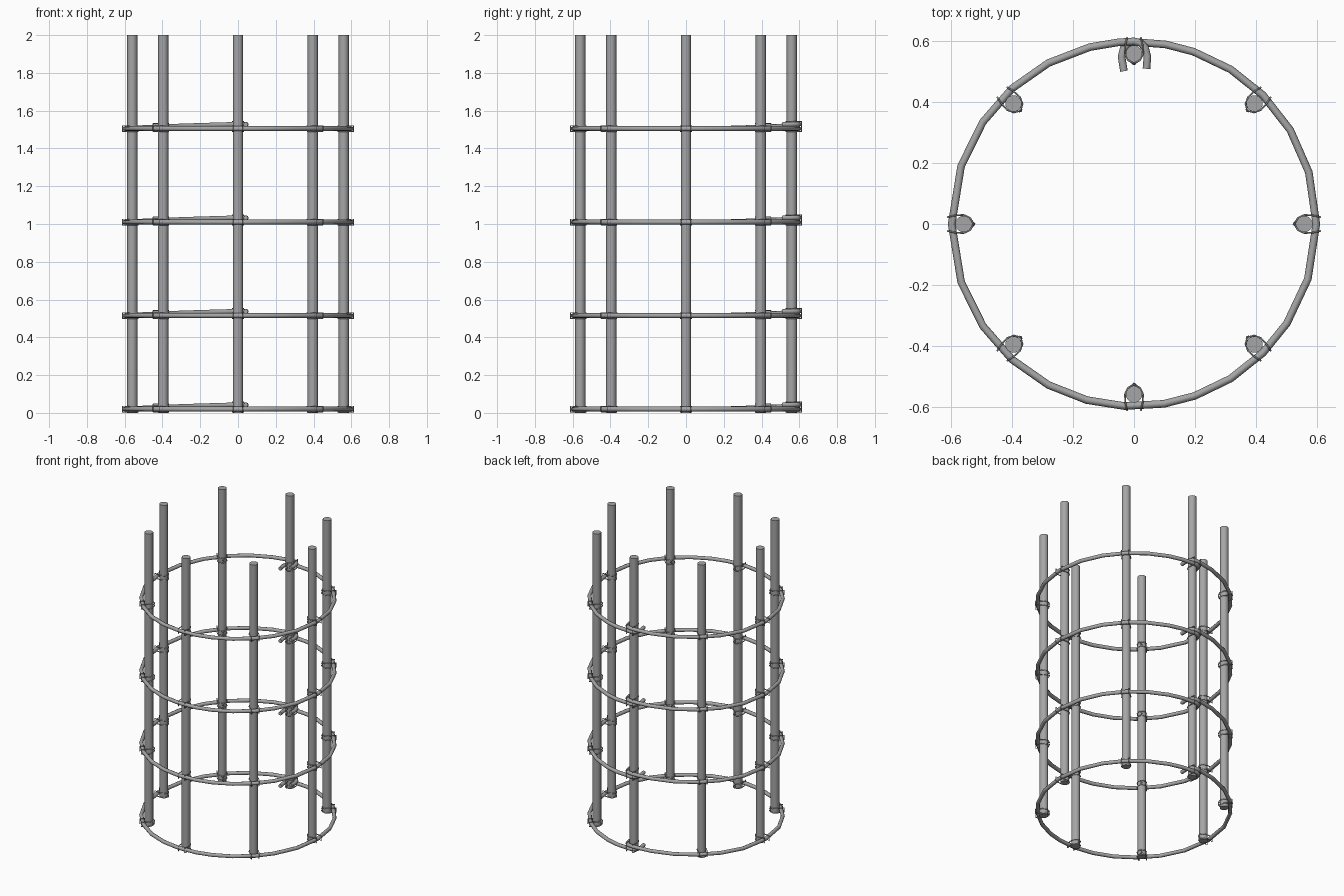
import bpy
from math import cos, sin, pi, radians

if "Cube" in bpy.data.objects:
    bpy.data.objects.remove(bpy.data.objects["Cube"])

BAR_R, BAR_RING = 0.027, 0.56
LEVELS = [0.02, 0.515, 1.01, 1.505]

# dark steel
steel = bpy.data.materials.new("steel")
steel.diffuse_color = (0.38, 0.38, 0.38, 1)
steel.use_nodes = True
steel.node_tree.nodes["Principled BSDF"].inputs["Base Color"].default_value = steel.diffuse_color


def tube_mesh(name, paths, radius, resolution):
    """Round tube swept along poly paths, given as (points, closed) pairs."""
    cu = bpy.data.curves.new(name, 'CURVE')
    cu.dimensions = '3D'
    cu.bevel_depth = radius
    cu.bevel_resolution = resolution
    cu.use_fill_caps = True
    for pts, closed in paths:
        sp = cu.splines.new('POLY')
        sp.points.add(len(pts) - 1)
        for p, co in zip(sp.points, pts):
            p.co = (*co, 1)
        sp.use_cyclic_u = closed
    tmp = bpy.data.objects.new(name, cu)
    bpy.context.collection.objects.link(tmp)
    bpy.context.view_layer.update()
    dg = bpy.context.evaluated_depsgraph_get()
    mesh = bpy.data.meshes.new_from_object(tmp.evaluated_get(dg))
    bpy.data.objects.remove(tmp)
    mesh.shade_smooth()
    mesh.materials.clear()
    mesh.materials.append(steel)
    return mesh


def place(name, mesh, loc, rot=0):
    ob = bpy.data.objects.new(name, mesh)
    ob.location = loc
    ob.rotation_euler.z = rot
    bpy.context.collection.objects.link(ob)


# vertical bars
for i in range(8):
    a = i * pi / 4
    bpy.ops.mesh.primitive_cylinder_add(
        vertices=20, radius=BAR_R, depth=2,
        location=(BAR_RING * cos(a), BAR_RING * sin(a), 1))
    bpy.context.object.name = "vertical_bar"
    bpy.context.object.data.materials.append(steel)
    bpy.ops.object.shade_smooth_by_angle()

# hoop: hooked at both ends, the far end rising over the near one
angles = [80, 71, 58, 45, 31, 16.5, 0, -17.5, -33, -45, -58, -70.5, -80.5, -93,
          -105, -118, -132, -146, -161.5, -180, -198.5, -214, -228, -242, -256, -265]
RISE = 0.023
hoop = [(-0.033, 0.502, 0), (-0.041, 0.55, 0), (-0.034, 0.578, 0), (-0.02, 0.592, 0), (0, 0.598, 0)]
for d in angles:
    t = max(0, (-d - 195) / 75)
    hoop.append((0.599 * cos(radians(d)), 0.599 * sin(radians(d)), RISE * t))
hoop += [(x, y, RISE) for x, y in
         [(0, 0.6), (0.022, 0.595), (0.036, 0.58), (0.044, 0.55), (0.041, 0.51)]]
hoop_mesh = tube_mesh("hoop", [(hoop, False)], 0.0125, 2)


# tie wire: local x points outward from the bar centre
def tie(lo, hi, w):
    tip = -0.031
    side = [(tip, 0.004), (-0.022, 0.02), (0, w), (0.03, w - 0.002), (0.052, w - 0.007)]
    left_up = [(x, y, hi) for x, y in side]
    left_dn = [(x, y, lo) for x, y in reversed(side)]
    right_dn = [(x, -y, lo) for x, y in side]
    right_up = [(x, -y, hi) for x, y in reversed(side)]
    mid = (lo + hi) / 2
    # twisted tail on the inner side of the bar
    twist = [(tip - 0.002 + 0.003 * cos(k * 1.6), 0.005 * sin(k * 1.6),
              mid + (hi - lo) * (k / 8 - 0.5)) for k in range(9)]
    return tube_mesh("tie_wire", [(left_up + left_dn + right_dn + right_up, True),
                                  (twist, False)], 0.0028, 1)


tie_mesh = tie(-0.015, 0.015, 0.03)
hook_tie_mesh = tie(-0.015, 0.038, 0.03)

for z in LEVELS:
    place("hoop", hoop_mesh, (0, 0, z))
    for i in range(8):
        a = i * pi / 4
        lift = 0.012 if i == 3 else 0
        place("tie_wire", hook_tie_mesh if i == 2 else tie_mesh,
              (BAR_RING * cos(a), BAR_RING * sin(a), z + lift), a)
